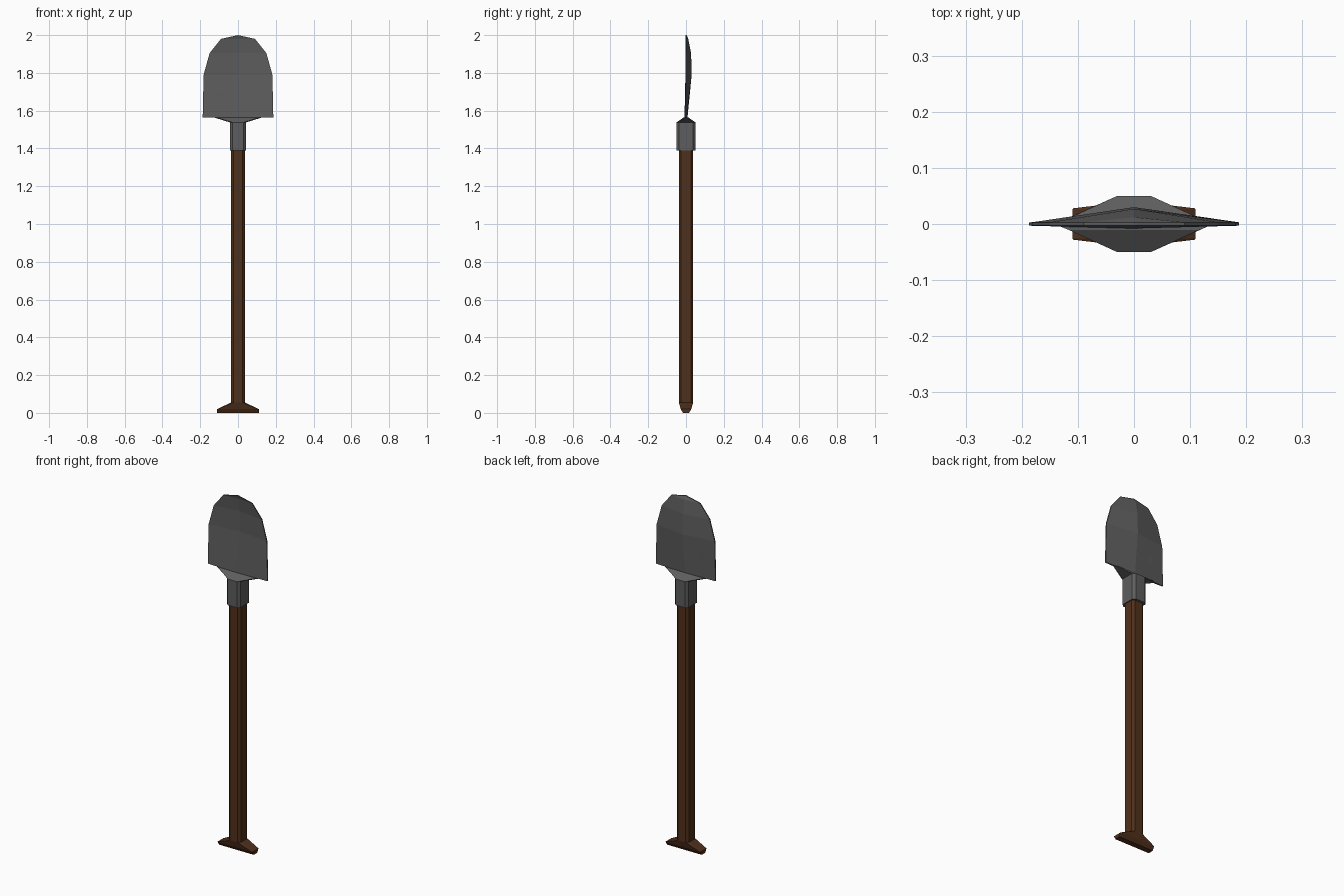
import bpy, bmesh

if "Cube" in bpy.data.objects:
    bpy.data.objects.remove(bpy.data.objects["Cube"])


def material(name, color):
    m = bpy.data.materials.new(name)
    m.diffuse_color = (*color, 1)
    m.use_nodes = True
    m.node_tree.nodes["Principled BSDF"].inputs["Base Color"].default_value = m.diffuse_color
    return m


def finish(name, bm, mat):
    bmesh.ops.recalc_face_normals(bm, faces=bm.faces)
    me = bpy.data.meshes.new(name)
    bm.to_mesh(me)
    bm.free()
    me.materials.append(mat)
    ob = bpy.data.objects.new(name, me)
    bpy.context.collection.objects.link(ob)
    return ob


def loft(name, rings, mat):
    """Stack of chamfered rectangles: (z, half x, half y, inner x, inner y)."""
    bm = bmesh.new()
    loops = []
    for z, hx, hy, cx, cy in rings:
        pts = [(hx, -cy), (hx, cy), (cx, hy), (-cx, hy),
               (-hx, cy), (-hx, -cy), (-cx, -hy), (cx, -hy)]
        loops.append([bm.verts.new((x, y, z)) for x, y in pts])
    for a, b in zip(loops, loops[1:]):
        for i in range(8):
            j = (i + 1) % 8
            bm.faces.new((a[i], a[j], b[j], b[i]))
    bm.faces.new(loops[0])
    bm.faces.new(loops[-1])
    return finish(name, bm, mat)


wood = material("wood", (0.08, 0.03, 0.011))
steel = material("steel", (0.11, 0.11, 0.11))

# Wooden shaft with flared end grip
loft("shaft", [(0.055, 0.037, 0.038, 0.025, 0.026),
               (1.40, 0.037, 0.038, 0.025, 0.026)], wood)
loft("end_grip", [(0.0, 0.11, 0.016, 0.105, 0.014),
                  (0.02, 0.11, 0.028, 0.108, 0.026),
                  (0.055, 0.037, 0.038, 0.025, 0.026)], wood)

# Metal socket flattening into the blade shoulder
loft("socket", [(1.39, 0.043, 0.05, 0.03, 0.037),
                (1.538, 0.043, 0.05, 0.03, 0.037),
                (1.565, 0.13, 0.011, 0.115, 0.005)], steel)

# Dished blade: (z, half width, front centre y, back centre y)
rows = [(1.565, 0.187, -0.008, 0.008),
        (1.79, 0.182, 0.017, 0.030),
        (1.905, 0.15, 0.016, 0.027),
        (1.98, 0.09, 0.004, 0.012)]
bm = bmesh.new()
loops = []
for z, w, yf, yb in rows:
    pts = [(-w, -0.003), (0, yf), (w, -0.003), (w, 0.003), (0, yb), (-w, 0.003)]
    loops.append([bm.verts.new((x, y, z)) for x, y in pts])
for a, b in zip(loops, loops[1:]):
    for i in range(6):
        j = (i + 1) % 6
        bm.faces.new((a[i], a[j], b[j], b[i]))
bm.faces.new(loops[0])
# Blade tip
tf, tb = bm.verts.new((0, -0.003, 2)), bm.verts.new((0, 0.003, 2))
lf, cf, rf, rb, cb, lb = loops[-1]
for f in ((lf, cf, tf), (cf, rf, tf), (rf, rb, tb, tf),
          (rb, cb, tb), (cb, lb, tb), (lb, lf, tf, tb)):
    bm.faces.new(f)
finish("blade", bm, steel)
